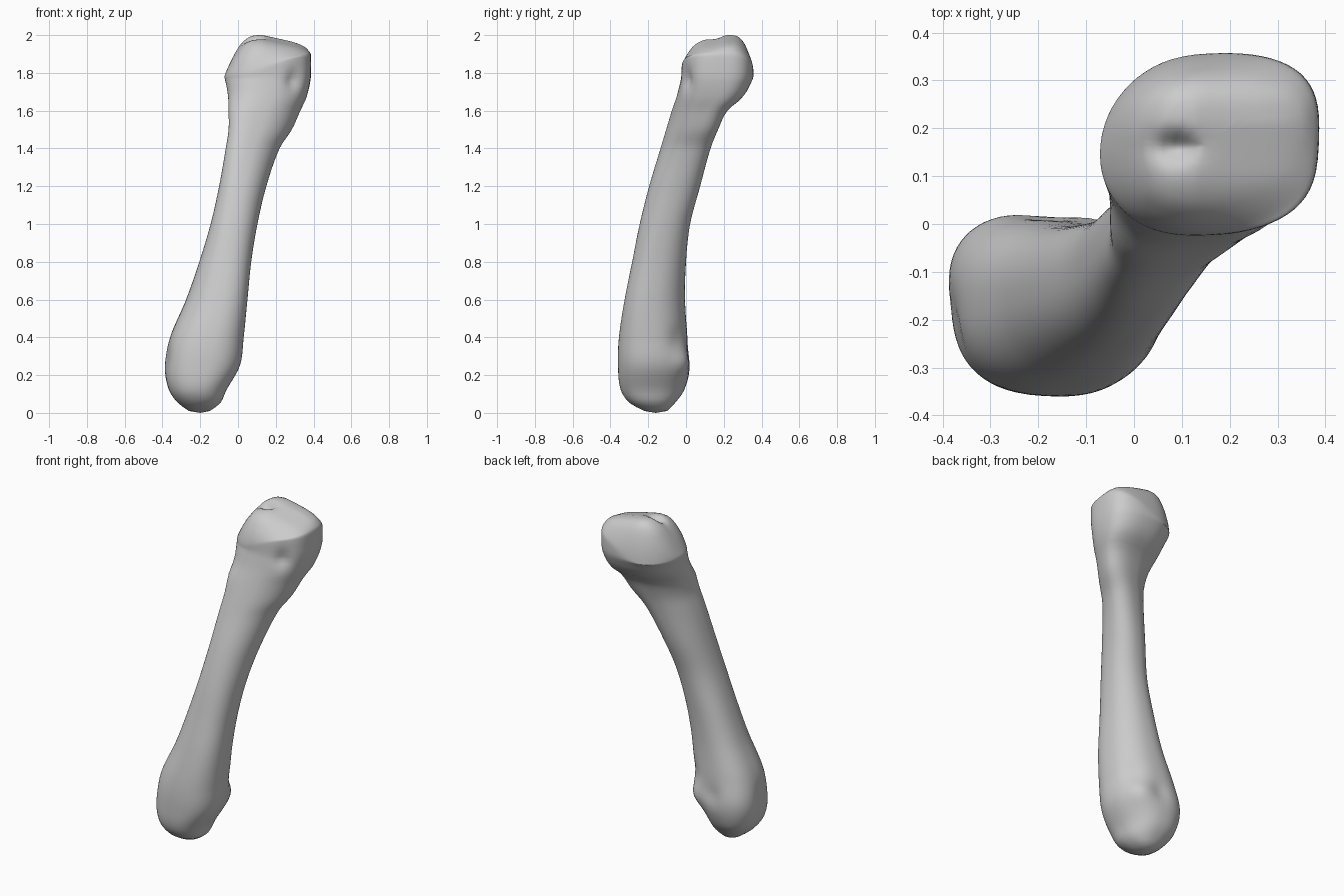
import bpy, bmesh, math
from mathutils import Vector

if "Cube" in bpy.data.objects:
    bpy.data.objects.remove(bpy.data.objects["Cube"])

SEG = 64
# cross-sections: z, x min, x max, y min, y max, skew, corner roundness left / right
KEYS = [
    (0.010, -0.26, -0.15, -0.22, -0.10, 0.0, 0.9, 0.9),
    (0.05, -0.315, -0.095, -0.295, -0.06, -0.05, 0.86, 0.9),
    (0.12, -0.365, -0.062, -0.345, -0.01, -0.08, 0.82, 0.9),
    (0.25, -0.39, 0.01, -0.36, 0.022, -0.10, 0.8, 0.88),
    (0.40, -0.36, 0.03, -0.355, 0.008, -0.12, 0.82, 0.88),
    (0.60, -0.275, 0.05, -0.325, -0.005, -0.15, 0.88, 0.88),
    (0.80, -0.205, 0.07, -0.285, 0.0, -0.08, 0.88, 0.88),
    (1.00, -0.145, 0.103, -0.245, 0.022, 0.06, 0.9, 0.9),
    (1.20, -0.10, 0.15, -0.195, 0.075, 0.22, 0.9, 0.9),
    (1.40, -0.065, 0.22, -0.135, 0.13, 0.42, 0.9, 0.9),
    (1.50, -0.05, 0.285, -0.105, 0.17, 0.48, 0.9, 0.9),
    (1.60, -0.05, 0.33, -0.075, 0.22, 0.42, 0.9, 0.85),
    (1.68, -0.053, 0.367, -0.048, 0.31, 0.24, 0.92, 0.78),
    (1.78, -0.072, 0.388, -0.025, 0.358, 0.10, 0.95, 0.7),
]
# surface marks: centre, radius, depth (positive = dent, negative = bump)
MARKS = [
    (Vector((0.30, 0.0, 1.76)), 0.035, 0.04),
    (Vector((-0.34, -0.20, 0.28)), 0.07, 0.02),
    (Vector((-0.18, 0.03, 0.30)), 0.06, 0.015),
    (Vector((-0.04, 0.01, 0.26)), 0.07, -0.025),
    (Vector((0.0, -0.02, 0.39)), 0.06, 0.012),
]


def power(v, e):
    return math.copysign(abs(v) ** e, v)


def ring(key):
    z, x0, x1, y0, y1, skew, el, er = key
    pts = []
    for i in range(SEG):
        t = 2 * math.pi * i / SEG
        e = el + (er - el) * (0.5 + 0.5 * math.cos(t))
        pts.append(Vector(((x0 + x1) / 2 + (x1 - x0) / 2 * power(math.cos(t), e),
                           (y0 + y1) / 2 + (y1 - y0) / 2 * power(math.sin(t + skew), e), z)))
    return pts


def blend(a, b, c, d, t):
    # Catmull-Rom with slopes for uneven spacing in z
    h = c[0] - b[0]
    out = [b[0] + h * t]
    for k in range(1, len(b)):
        m0 = (c[k] - a[k]) / (c[0] - a[0]) * h
        m1 = (d[k] - b[k]) / (d[0] - b[0]) * h
        out.append((2*t**3 - 3*t**2 + 1) * b[k] + (t**3 - 2*t**2 + t) * m0
                   + (3*t**2 - 2*t**3) * c[k] + (t**3 - t**2) * m1)
    return out


def top_height(x, y):
    # ridge sloping to the right, lower rounded front knob, pit between them
    h = 2.0 - 0.22 * max(0, x - 0.13) - 5.5 * max(0, 0.10 - x) ** 2
    h -= 0.22 * max(0, 0.21 - y) + 3 * max(0, 0.11 - y) ** 2 + 7 * max(0, y - 0.25) ** 2
    return h - 0.04 * math.exp(-((x - 0.09) / 0.04) ** 2 - ((y - 0.16) / 0.028) ** 2)


def rim_height(x, y):
    # the side wall rises higher on the right
    u = min(1, max(0, x / 0.36))
    return 1.785 + 0.11 * u * u * (3 - 2 * u) - 1.5 * max(0, y - 0.2) ** 2


# shaft and both ends
rings = []
n = len(KEYS)
for i in range(n - 1):
    a, b, c, d = KEYS[max(i - 1, 0)], KEYS[i], KEYS[i + 1], KEYS[min(i + 2, n - 1)]
    steps = max(2, round((c[0] - b[0]) / 0.025))
    for s in range(steps):
        rings.append(ring(blend(a, b, c, d, s / steps)))
rim = ring(KEYS[-1])

# side wall and domed joint surface at the top
for f in (0, 0.33, 0.67):
    rings.append([Vector((p.x, p.y, 1.77 + (rim_height(p.x, p.y) - 1.77) * f)) for p in rim])
centre = Vector((0.15, 0.165, 0))
for s in (1, 0.995, 0.98, 0.96, 0.93, 0.89, 0.84, 0.77, 0.69, 0.6, 0.5, 0.4, 0.3, 0.2, 0.1, 0.03):
    pts = []
    for p in rim:
        x, y = centre.x + (p.x - centre.x) * s, centre.y + (p.y - centre.y) * s
        base = rim_height(p.x, p.y)
        pts.append(Vector((x, y, base + (top_height(x, y) - base) * (1 - s ** 7) ** 0.65)))
    rings.append(pts)

# press dents and bumps into the surface
for pts in rings:
    mid = sum(pts, Vector()) / SEG
    for p in pts:
        out = (p - mid).normalized()
        p -= out * sum(dep * math.exp(-(p - c).length_squared / r ** 2) for c, r, dep in MARKS)

bm = bmesh.new()
loops = [[bm.verts.new(p) for p in pts] for pts in rings]
for lo, hi in zip(loops, loops[1:]):
    for i in range(SEG):
        j = (i + 1) % SEG
        bm.faces.new((lo[i], lo[j], hi[j], hi[i]))
bottom = bm.verts.new((-0.20, -0.16, 0))
for i in range(SEG):
    bm.faces.new((bottom, loops[0][(i + 1) % SEG], loops[0][i]))
bm.faces.new(loops[-1])

# soften the rim where wall and joint surface meet
soft = [v for v in bm.verts if 1.66 < v.co.z < 1.93]
for _ in range(4):
    bmesh.ops.smooth_vert(bm, verts=soft, factor=0.4, use_axis_x=True, use_axis_y=True, use_axis_z=True)
bmesh.ops.recalc_face_normals(bm, faces=bm.faces)
for f in bm.faces:
    f.smooth = True
mesh = bpy.data.meshes.new("long_bone")
bm.to_mesh(mesh)
bm.free()
bone = bpy.data.objects.new("long_bone", mesh)
bpy.context.collection.objects.link(bone)
